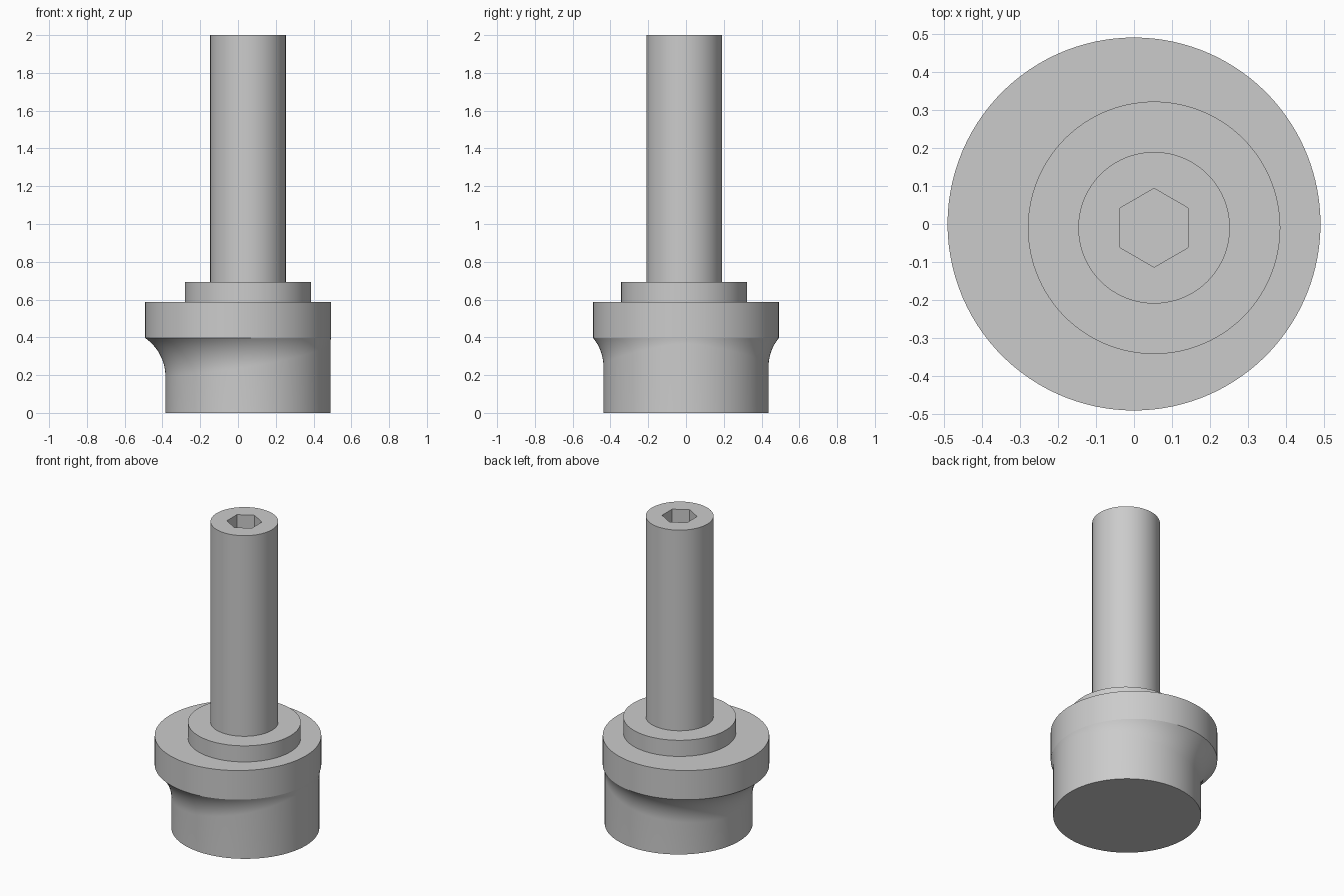
import bpy, bmesh
from math import sin, cos, pi, sqrt, radians

if "Cube" in bpy.data.objects:
    bpy.data.objects.remove(bpy.data.objects["Cube"])

N = 120                        # segments around every ring
CX, CY = 0.053, -0.01          # offset axis shared by shaft and collar
BASE_R, DISC_R = 0.437, 0.492
DISC_Z0, DISC_Z1, COLLAR_Z, TOP_Z = 0.397, 0.587, 0.692, 2.0
FILLET = 0.25
ANGLES = [2 * pi * i / N for i in range(N)]

steel = bpy.data.materials.new("grey_steel")
steel.diffuse_color = (0.6, 0.6, 0.6, 1)
steel.use_nodes = True
steel.node_tree.nodes["Principled BSDF"].inputs["Base Color"].default_value = steel.diffuse_color


def circle(r, z, x=CX, y=CY):
    return [(x + r * cos(a), y + r * sin(a), z) for a in ANGLES]


def hexagon(apothem, z):
    def rad(a):
        return apothem / cos((a + pi / 6) % (pi / 3) - pi / 6)
    return [(CX + rad(a) * cos(a), CY + rad(a) * sin(a), z) for a in ANGLES]


def reach(a):
    """Distance from the base axis to the disc rim in direction a."""
    return -CX * cos(a) + sqrt(DISC_R ** 2 - (CX * sin(a)) ** 2)


def rim(z):
    return [(CX + reach(a) * cos(a), reach(a) * sin(a), z) for a in ANGLES]


def fillet(t):
    """Ring at fraction t of the concave blend between base and disc."""
    ring = []
    for a in ANGLES:
        d = reach(a) - BASE_R
        h = sqrt(2 * FILLET * d - d * d)
        r = BASE_R + FILLET - sqrt(FILLET ** 2 - (h * t) ** 2)
        ring.append((CX + r * cos(a), r * sin(a), DISC_Z0 - h * (1 - t)))
    return ring


def loft(name, rings, cap_first=False, cap_last=False):
    bm = bmesh.new()
    loops = [[bm.verts.new(p) for p in ring] for ring in rings]
    for lo, hi in zip(loops, loops[1:]):
        for i in range(N):
            j = (i + 1) % N
            bm.faces.new((lo[i], lo[j], hi[j], hi[i]))
    if cap_first:
        bm.faces.new(loops[0][::-1])
    if cap_last:
        bm.faces.new(loops[-1])
    mesh = bpy.data.meshes.new(name)
    bm.to_mesh(mesh)
    bm.free()
    mesh.materials.append(steel)
    obj = bpy.data.objects.new(name, mesh)
    bpy.context.collection.objects.link(obj)
    bpy.ops.object.select_all(action='DESELECT')
    obj.select_set(True)
    bpy.context.view_layer.objects.active = obj
    bpy.ops.object.shade_smooth_by_angle(angle=radians(25))


# Offset lower cylinder blending out to the disc rim
loft("base", [circle(BASE_R, 0, CX, 0)] + [fillet(k / 12) for k in range(13)],
     cap_first=True)
# Wide disc: side wall and top face up to the collar
loft("disc", [rim(DISC_Z0), rim(DISC_Z1), circle(0.333, DISC_Z1)])
# Collar: side wall and top face up to the shaft
loft("collar", [circle(0.333, DISC_Z1), circle(0.333, COLLAR_Z), circle(0.2, COLLAR_Z)])
# Shaft with a hexagonal socket sunk into its top
loft("shaft", [circle(0.2, COLLAR_Z), circle(0.2, TOP_Z),
               hexagon(0.09, TOP_Z), hexagon(0.09, TOP_Z - 0.2)], cap_last=True)
